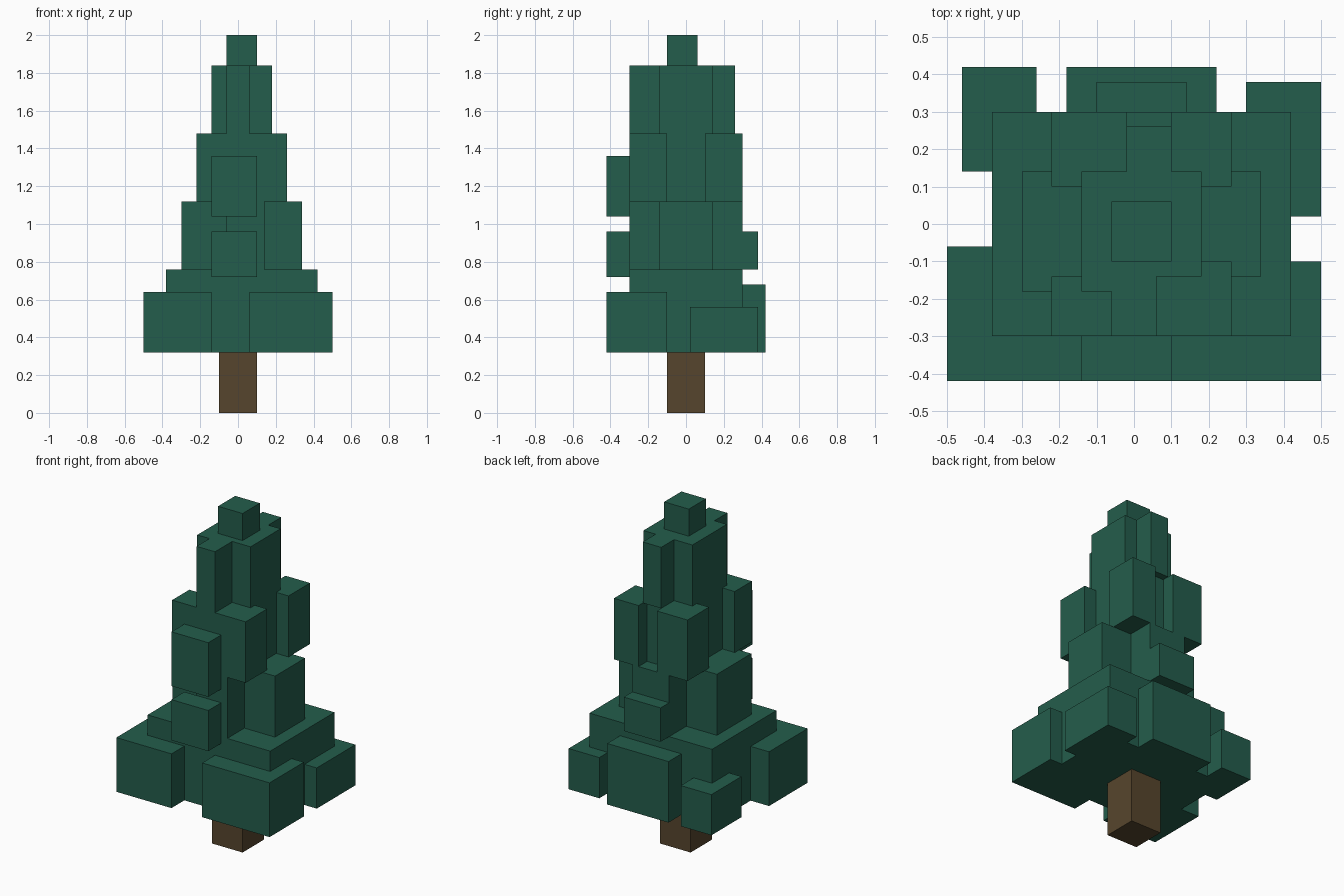
import bpy

cube = bpy.data.objects.get("Cube")
if cube:
    bpy.data.objects.remove(cube, do_unlink=True)


def make_material(name, rgb):
    mat = bpy.data.materials.new(name)
    mat.use_nodes = True
    mat.diffuse_color = (*rgb, 1)
    bsdf = next(n for n in mat.node_tree.nodes if n.type == 'BSDF_PRINCIPLED')
    bsdf.inputs["Base Color"].default_value = (*rgb, 1)
    bsdf.inputs["Roughness"].default_value = 0.9
    return mat


bark = make_material("bark_brown", (0.094, 0.060, 0.026))
needles = make_material("needle_green", (0.0176, 0.110, 0.072))


def box(name, xs, ys, zs, mat=needles):
    """Flat-sided block spanning the given x, y and z ranges."""
    mesh = bpy.data.meshes.new(name)
    verts = [(x, y, z) for x in xs for y in ys for z in zs]
    faces = [(0, 1, 3, 2), (4, 6, 7, 5), (0, 4, 5, 1),
             (2, 3, 7, 6), (0, 2, 6, 4), (1, 5, 7, 3)]
    mesh.from_pydata(verts, [], faces)
    mesh.materials.append(mat)
    obj = bpy.data.objects.new(name, mesh)
    bpy.context.collection.objects.link(obj)
    return obj


# Trunk
box("trunk", (-.10, .10), (-.10, .10), (0, .32), bark)

# Lowest tier: wide slab with clumps at its edges
box("lower_tier", (-.38, .42), (-.30, .30), (.32, .76))
box("lower_clump_front_right", (-.50, -.14), (-.42, -.06), (.32, .64))
box("lower_clump_front_left", (.06, .50), (-.42, -.10), (.32, .64))
box("lower_clump_back_left", (.30, .50), (.02, .38), (.32, .56))
box("lower_clump_back_right", (-.46, -.26), (.14, .42), (.32, .56))
box("lower_clump_back", (-.18, .22), (.30, .42), (.32, .68))

# Central column through the upper tiers
box("foliage_core", (-.14, .18), (-.14, .14), (.76, 1.84))
box("foliage_core_front", (-.14, -.06), (-.18, -.14), (.76, 1.84))

# Second tier: cross of four arms, with small clumps front and back
z2 = (.76, 1.12)
box("second_arm_right", (-.30, -.14), (-.18, .14), z2)
box("second_arm_left", (.18, .34), (-.14, .14), z2)
box("second_arm_front", (-.06, .14), (-.30, -.14), z2)
box("second_arm_back", (-.10, .14), (.14, .30), z2)
box("second_clump_front", (-.14, .10), (-.42, -.30), (.72, .96))
box("second_clump_back", (-.10, .14), (.30, .38), (.76, .96))

# Third tier: four corner blocks, a recessed back and a front clump
z3 = (1.12, 1.48)
box("third_corner_front_right", (-.22, -.06), (-.30, -.14), z3)
box("third_corner_front_left", (-.06, .26), (-.30, -.10), z3)
box("third_corner_back_right", (-.22, -.02), (.10, .30), z3)
box("third_corner_back_left", (.10, .26), (.10, .30), z3)
box("third_back", (-.02, .10), (.14, .22), z3)
box("third_clump_front", (-.14, .10), (-.42, -.30), (1.04, 1.36))

# Fourth tier: narrow ribs front and back of the column
z4 = (1.48, 1.84)
box("fourth_rib_front", (-.06, .06), (-.30, -.14), z4)
box("fourth_rib_back", (-.02, .10), (.14, .26), z4)

# Tip
box("tip", (-.06, .10), (-.10, .06), (1.84, 2.0))
